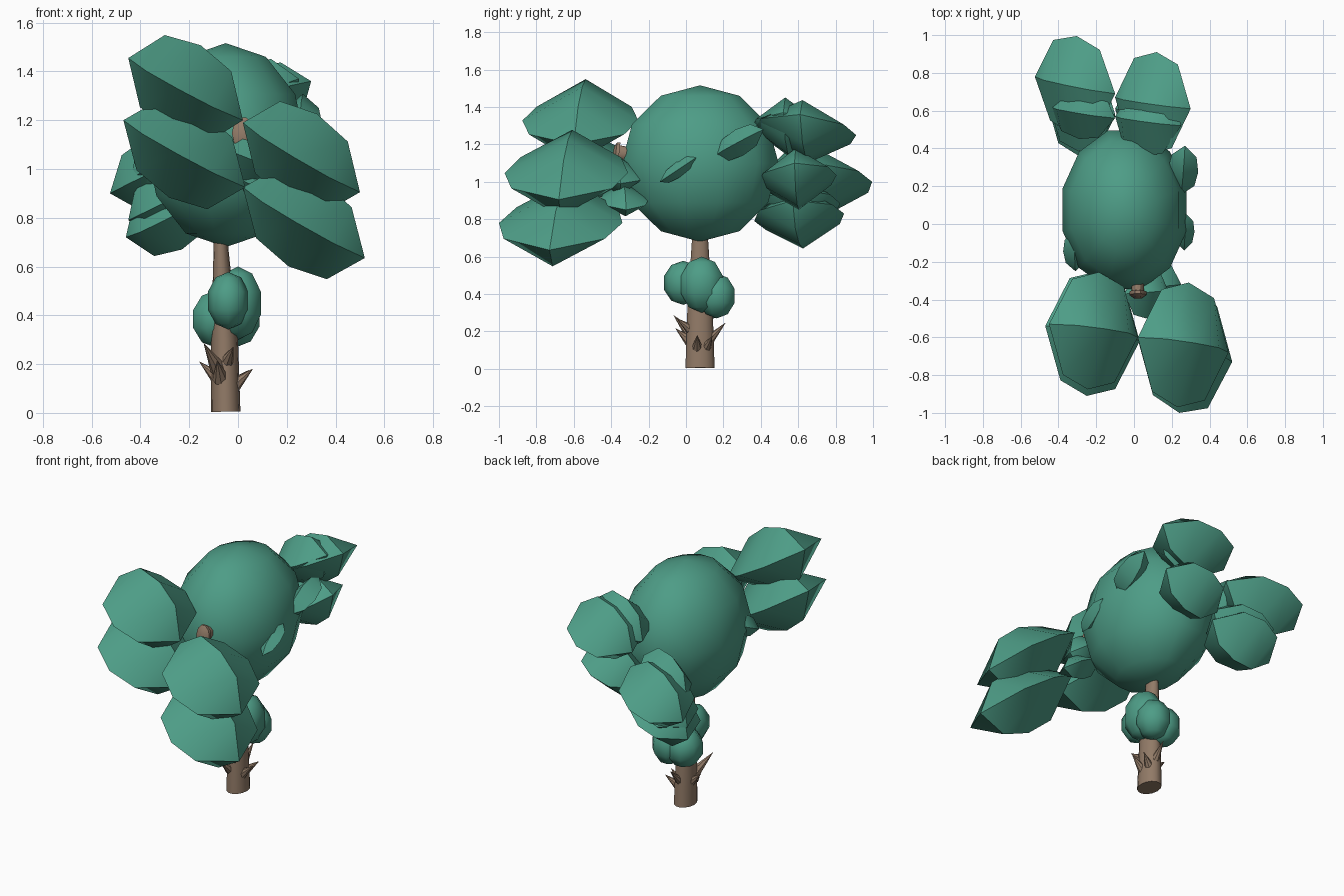
import bpy, bmesh, math
from mathutils import Vector, Matrix

if "Cube" in bpy.data.objects:
    bpy.data.objects.remove(bpy.data.objects["Cube"])


def material(name, rgb):
    m = bpy.data.materials.new(name)
    m.diffuse_color = (*rgb, 1)
    m.use_nodes = True
    m.node_tree.nodes["Principled BSDF"].inputs["Base Color"].default_value = m.diffuse_color
    return m


LEAF = material("leaf green", (0.075, 0.335, 0.24))
BARK = material("bark brown", (0.285, 0.195, 0.135))


def finish(name, bm, mat, angle=None):
    bmesh.ops.recalc_face_normals(bm, faces=bm.faces)
    me = bpy.data.meshes.new(name)
    bm.to_mesh(me)
    bm.free()
    me.materials.append(mat)
    me.shade_smooth()
    if angle:
        me.set_sharp_from_angle(angle=math.radians(angle))
    ob = bpy.data.objects.new(name, me)
    bpy.context.collection.objects.link(ob)
    return ob


def ball(name, centre, radii, seg, rings, turn=0.0, angle=60):
    bm = bmesh.new()
    m = (Matrix.Translation(centre) @ Matrix.Diagonal((*radii, 1))
         @ Matrix.Rotation(math.radians(turn), 4, 'Z'))
    bmesh.ops.create_uvsphere(bm, u_segments=seg, v_segments=rings, radius=1, matrix=m)
    return finish(name, bm, LEAF, angle)


def leaf_clump(name, start, end, side, up):
    """Four-sided spindle with crisp ridges, poles at start and end, half-widths side and up."""
    start, end, side, up = map(Vector, (start, end, side, up))
    c, a = (start + end) / 2, (end - start) / 2
    bm = bmesh.new()
    tips = [bm.verts.new(start), bm.verts.new(end)]
    loops = [[bm.verts.new(c + a * t + d * s) for d in (side, up, -side, -up)]
             for t, s in ((-0.58, 0.82), (0, 1), (0.58, 0.82))]
    for k in range(4):
        j = (k + 1) % 4
        bm.faces.new((tips[0], loops[0][j], loops[0][k]))
        bm.faces.new((tips[1], loops[2][k], loops[2][j]))
        for l0, l1 in zip(loops, loops[1:]):
            bm.faces.new((l0[k], l0[j], l1[j], l1[k]))
    # Only the four lengthwise ridges stay sharp
    for e in bm.edges:
        e.smooth = any(e.verts[0] in l and e.verts[1] in l for l in loops)
    return finish(name, bm, LEAF)


def tube(name, rings, seg=14):
    """Loft through (centre, x radius, y radius) rings across their path."""
    bm = bmesh.new()
    loops = []
    for i, (p, rx, ry) in enumerate(rings):
        d = Vector(rings[min(i + 1, len(rings) - 1)][0]) - Vector(rings[max(i - 1, 0)][0])
        q = Vector((0, 0, 1)).rotation_difference(d)
        loops.append([bm.verts.new(Vector(p) + q @ Vector((
            rx * math.cos(k * math.tau / seg), ry * math.sin(k * math.tau / seg), 0)))
            for k in range(seg)])
    for l0, l1 in zip(loops, loops[1:]):
        for k in range(seg):
            j = (k + 1) % seg
            bm.faces.new((l0[k], l0[j], l1[j], l1[k]))
    bm.faces.new(loops[0][::-1])
    bm.faces.new(loops[-1])
    return finish(name, bm, BARK, 40)


def spike(name, base, tip, r):
    base, tip = Vector(base), Vector(tip)
    d = tip - base
    m = (Matrix.Translation((base + tip) / 2)
         @ Vector((0, 0, 1)).rotation_difference(d).to_matrix().to_4x4())
    bm = bmesh.new()
    bmesh.ops.create_cone(bm, cap_ends=True, segments=8, radius1=r, radius2=0.001,
                          depth=d.length, matrix=m)
    return finish(name, bm, BARK, 40)


# Trunk and the branch inside the crown
tube("trunk", [((-0.05, 0.075, 0.005), 0.06, 0.08), ((-0.055, 0.075, 0.3), 0.055, 0.07),
               ((-0.07, 0.075, 0.68), 0.03, 0.045), ((-0.06, 0.07, 1.0), 0.03, 0.04)])
tube("front_branch", [((-0.03, 0.0, 1.08), 0.03, 0.03), ((0.02, -0.3, 1.145), 0.032, 0.04),
                      ((0.02, -0.37, 1.15), 0.035, 0.05)], 10)
tube("front_branch_knob", [((0.02, -0.358, 1.145), 0.045, 0.068),
                           ((0.02, -0.376, 1.147), 0.045, 0.068),
                           ((0.02, -0.39, 1.149), 0.025, 0.04)], 10)

# Thorn-like stubs around the lower trunk
for i, (b, t) in enumerate([
        ((-0.08, 0.03, 0.18), (-0.14, -0.065, 0.285)),
        ((-0.07, 0.03, 0.14), (-0.085, -0.055, 0.215)),
        ((-0.07, 0.08, 0.13), (-0.158, 0.08, 0.21)),
        ((-0.03, 0.06, 0.10), (0.06, 0.06, 0.18)),
        ((-0.04, 0.10, 0.10), (0.045, 0.14, 0.175)),
        ((-0.05, 0.10, 0.13), (-0.04, 0.21, 0.245)),
        ((-0.05, 0.04, 0.20), (-0.02, -0.05, 0.27))]):
    spike(f"stub_{i + 1}", b, t, 0.035)

# Small rounded bushes on the trunk
ball("bush_front", (-0.04, -0.015, 0.46), (0.088, 0.108, 0.118), 8, 5)
ball("bush_right", (0.0, 0.085, 0.45), (0.107, 0.128, 0.15), 8, 5, 22.5)
ball("bush_back", (-0.09, 0.14, 0.385), (0.107, 0.118, 0.118), 8, 5, 22.5)
ball("bush_back_right", (-0.005, 0.165, 0.39), (0.105, 0.108, 0.12), 8, 5, 22.5)

# Main crown
ball("crown", (-0.05, 0.075, 1.098), (0.34, 0.435, 0.418), 12, 6, 15)

# Large front clumps: outer and inner poles, then half-widths
UP = (0.062, 0.01, 0.18)
for name, s, e, half in [
        ("front_left_upper_clump", (-0.45, -0.53, 1.455), (0.02, -0.60, 1.20), 0.31),
        ("front_left_lower_clump", (-0.47, -0.54, 1.20), (0.03, -0.62, 0.925), 0.33),
        ("front_right_upper_clump", (0.02, -0.60, 1.19), (0.50, -0.68, 0.905), 0.33),
        ("front_right_lower_clump", (0.02, -0.61, 0.925), (0.52, -0.73, 0.635), 0.33)]:
    leaf_clump(name, s, e, (-0.03, -half, 0), UP)

# Back clumps, tilted the other way
UPB = (-0.05, 0.0, 0.14)
for name, s, e, side in [
        ("back_right_upper_clump", (-0.10, 0.67, 1.18), (0.30, 0.61, 1.36), (0.02, 0.27, -0.02)),
        ("back_right_inner_clump", (-0.10, 0.57, 1.21), (0.25, 0.52, 1.37), (0.03, 0.19, 0.0)),
        ("back_right_lower_clump", (-0.10, 0.61, 0.93), (0.25, 0.58, 1.10), (0.02, 0.21, 0.02)),
        ("back_left_upper_clump", (-0.525, 0.78, 0.90), (-0.10, 0.69, 1.10), (0.01, 0.26, 0.0)),
        ("back_left_inner_clump", (-0.44, 0.62, 0.96), (-0.10, 0.56, 1.12), (0.02, 0.14, 0.0)),
        ("back_left_middle_clump", (-0.45, 0.63, 0.79), (-0.10, 0.58, 0.96), (0.02, 0.22, 0.01)),
        ("back_left_lower_clump", (-0.46, 0.64, 0.72), (-0.10, 0.57, 0.90), (0.02, 0.24, 0.02))]:
    leaf_clump(name, s, e, side, UPB)

# Small clumps half sunk in the crown
for name, s, e, side, up in [
        ("crown_leaf_right", (0.25, 0.155, 1.14), (0.27, 0.415, 1.28), (0.08, -0.01, 0), (0, -0.02, 0.07)),
        ("crown_leaf_front_right", (0.265, -0.14, 1.0), (0.275, 0.055, 1.13), (0.05, 0, 0), (0, -0.01, 0.04)),
        ("crown_leaf_left", (-0.31, -0.25, 1.04), (-0.32, -0.04, 1.14), (0.06, 0, 0), (0, -0.02, 0.06)),
        ("front_inner_leaf", (0.0, -0.34, 0.96), (0.25, -0.32, 0.85), (0, 0.13, 0), (0.02, 0, 0.07)),
        ("front_inner_leaf_upper", (-0.05, -0.37, 1.08), (0.18, -0.35, 0.99), (0, 0.14, 0), (0.03, 0, 0.1))]:
    leaf_clump(name, s, e, side, up)
